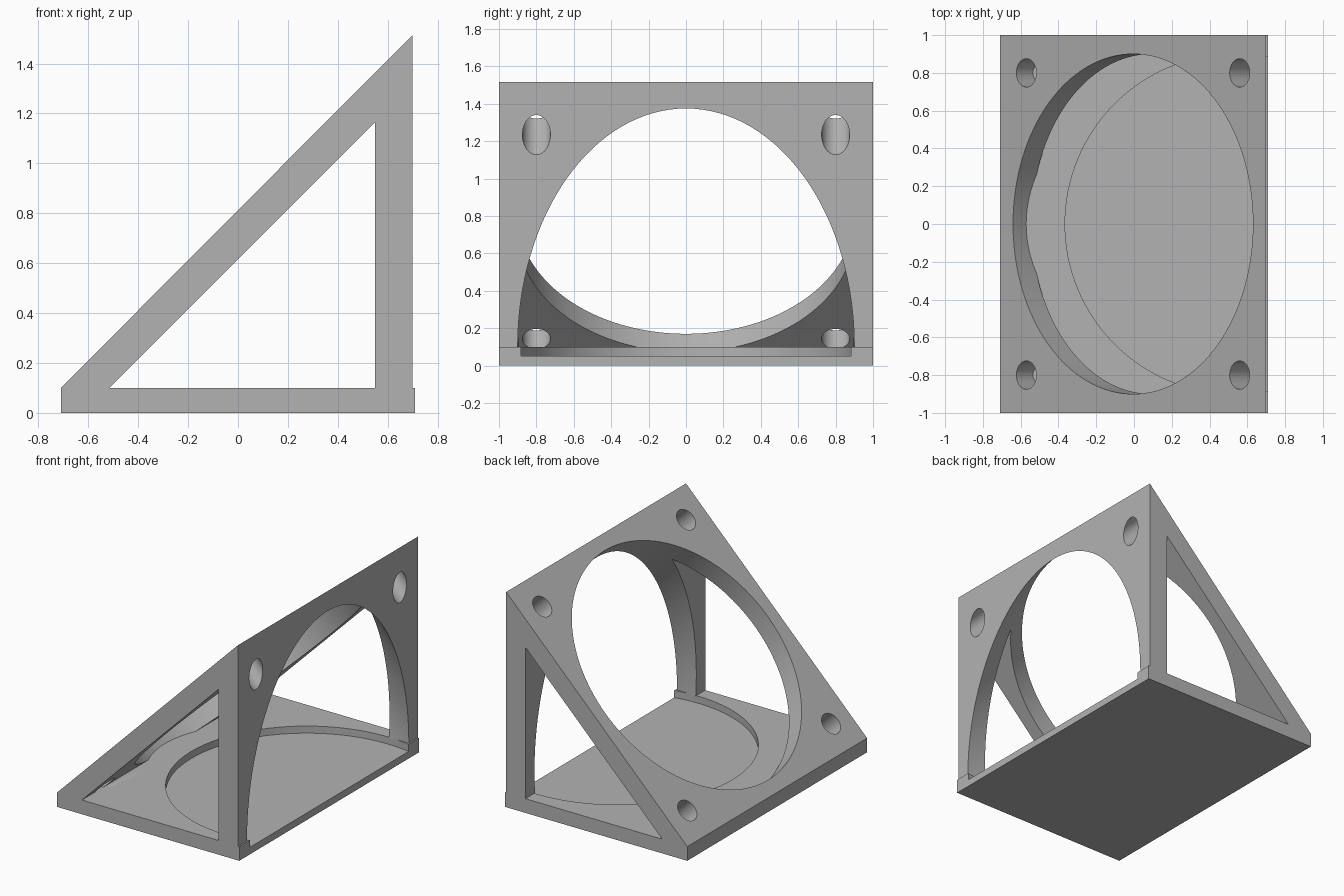
import bpy, bmesh, math
from mathutils import Vector, Matrix

if "Cube" in bpy.data.objects:
    bpy.data.objects.remove(bpy.data.objects["Cube"], do_unlink=True)

BASE_TOP = 0.1
RECESS_Z = 0.05
SLOPE_MID = Vector((-0.005, 0, 0.807))
INTO_SLOPE = Vector((1, 0, -1)).normalized()
UP_SLOPE = Vector((1, 0, 1)).normalized()

grey = bpy.data.materials.new("light grey")
grey.use_nodes = True
colour = (0.45, 0.45, 0.45, 1)
grey.diffuse_color = colour
grey.node_tree.nodes["Principled BSDF"].inputs["Base Color"].default_value = colour


def make_object(name, bm):
    bmesh.ops.recalc_face_normals(bm, faces=bm.faces)
    mesh = bpy.data.meshes.new(name)
    bm.to_mesh(mesh)
    bm.free()
    mesh.materials.append(grey)
    obj = bpy.data.objects.new(name, mesh)
    bpy.context.collection.objects.link(obj)
    return obj


def prism(name, profile, half_width):
    """Extrude an (x, z) profile along y."""
    bm = bmesh.new()
    face = bm.faces.new([bm.verts.new((x, -half_width, z)) for x, z in profile])
    out = bmesh.ops.extrude_face_region(bm, geom=[face])
    verts = [v for v in out["geom"] if isinstance(v, bmesh.types.BMVert)]
    bmesh.ops.translate(bm, verts=verts, vec=(0, 2 * half_width, 0))
    return make_object(name, bm)


def cylinder(name, centre, axis, radius, start, end, segments, floor):
    """Cylinder along an axis, cut off flat below the floor height."""
    bm = bmesh.new()
    place = Matrix.Translation(centre + axis * (start + end) / 2)
    turn = axis.to_track_quat('Z', 'Y').to_matrix().to_4x4()
    bmesh.ops.create_cone(bm, cap_ends=True, segments=segments, radius1=radius,
                          radius2=radius, depth=end - start, matrix=place @ turn)
    cut = bmesh.ops.bisect_plane(bm, geom=bm.verts[:] + bm.edges[:] + bm.faces[:],
                                 plane_co=(0, 0, floor), plane_no=(0, 0, -1),
                                 clear_outer=True)
    rim = [e for e in cut["geom_cut"] if isinstance(e, bmesh.types.BMEdge)]
    if rim:
        bmesh.ops.holes_fill(bm, edges=[e for e in bm.edges if e.is_boundary], sides=0)
    return make_object(name, bm)


# Wedge body with a thin ledge along the foot of the upright wall
body = prism("wedge_frame", [(-0.71, 0), (0.71, 0), (0.71, BASE_TOP), (0.7, BASE_TOP),
                             (0.7, 1.515), (-0.71, BASE_TOP)], 1)

# Triangular window through both sides
cutters = [prism("side_window_cutter",
                 [(-0.515, BASE_TOP), (0.55, BASE_TOP), (0.55, 1.165)], 1.2)]

# Large round opening square to the slope, running out through the wall
cutters.append(cylinder("main_opening_cutter", SLOPE_MID, INTO_SLOPE,
                        0.9, -0.3, 3, 128, BASE_TOP))

# Shallow round recess in the base
cutters.append(cylinder("recess_cutter", Vector((0.535, 0, 0)), Vector((0, 0, 1)),
                        0.9, RECESS_Z, BASE_TOP + 0.001, 128, 0))

# Four screw holes at the corners of the slope
for along in (-0.8, 0.8):
    for side in (-0.8, 0.8):
        centre = SLOPE_MID + UP_SLOPE * along + Vector((0, side, 0))
        cutters.append(cylinder("screw_hole_cutter", centre, INTO_SLOPE,
                                0.075, -0.1, 0.45, 48, BASE_TOP))

bpy.context.view_layer.objects.active = body
body.select_set(True)
for cutter in cutters:
    mod = body.modifiers.new("cut", 'BOOLEAN')
    mod.operation = 'DIFFERENCE'
    mod.solver = 'EXACT'
    mod.object = cutter
    bpy.ops.object.modifier_apply(modifier=mod.name)
    bpy.data.objects.remove(cutter, do_unlink=True)

bpy.ops.object.shade_smooth_by_angle(angle=math.radians(25))
